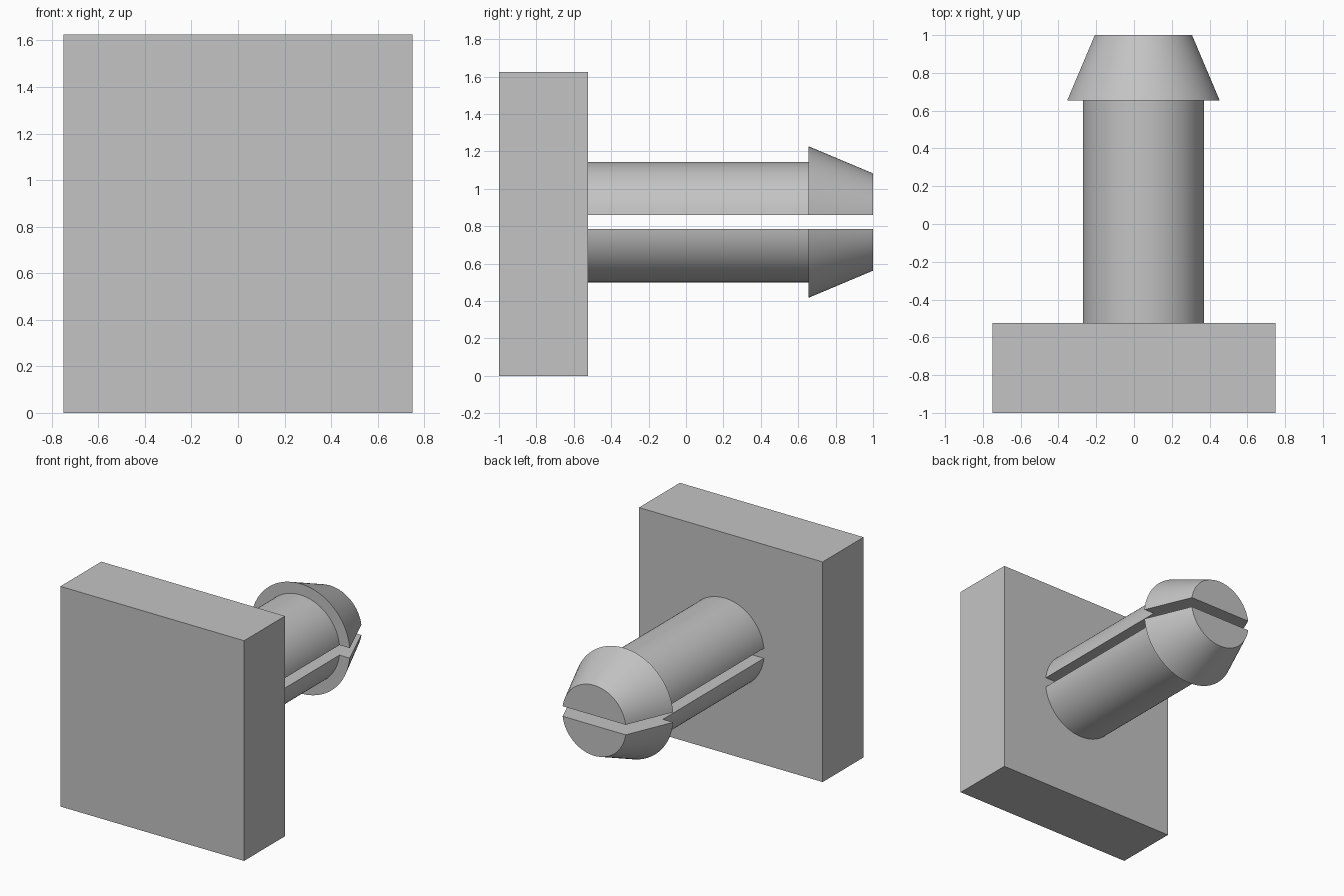
import bpy, bmesh, math

if "Cube" in bpy.data.objects:
    bpy.data.objects.remove(bpy.data.objects["Cube"], do_unlink=True)

GREY = (0.55, 0.55, 0.55, 1)
grey = bpy.data.materials.new("plain grey")
grey.use_nodes = True
grey.diffuse_color = GREY
grey.node_tree.nodes["Principled BSDF"].inputs["Base Color"].default_value = GREY

PEG_X, PEG_Z = 0.05, 0.822      # peg axis
HALF_SLOT = 0.037               # half the gap between the prongs
BLOCK_BACK = -0.523
PROFILE = [(BLOCK_BACK, 0.322), (0.655, 0.322), (0.655, 0.405), (1.0, 0.26)]
STEPS = 48


def finish(bm, name, smooth=False):
    bmesh.ops.recalc_face_normals(bm, faces=bm.faces)
    mesh = bpy.data.meshes.new(name)
    bm.to_mesh(mesh)
    bm.free()
    obj = bpy.data.objects.new(name, mesh)
    bpy.context.collection.objects.link(obj)
    mesh.materials.append(grey)
    if smooth:
        bpy.ops.object.select_all(action="DESELECT")
        obj.select_set(True)
        bpy.context.view_layer.objects.active = obj
        bpy.ops.object.shade_smooth_by_angle(angle=math.radians(25))
    return obj


def prong(name, side):
    """Half-round shaft with a barbed, tapered head; side is +1 up or -1 down."""
    bm = bmesh.new()
    rings = []
    for y, r in PROFILE:
        start = math.asin(HALF_SLOT / r)
        ring = []
        for i in range(STEPS + 1):
            a = start + (math.pi - 2 * start) * i / STEPS
            ring.append(bm.verts.new((PEG_X + r * math.cos(a), y,
                                      PEG_Z + side * r * math.sin(a))))
        rings.append(ring)
    # curved skin and barb shoulder
    for a, b in zip(rings, rings[1:]):
        for i in range(STEPS):
            bm.faces.new((a[i], a[i + 1], b[i + 1], b[i]))
    # end caps and flat slot wall
    bm.faces.new(rings[0])
    bm.faces.new(rings[-1])
    bm.faces.new([r[0] for r in rings] + [r[-1] for r in reversed(rings)])
    finish(bm, name, smooth=True)


# base block
bm = bmesh.new()
bmesh.ops.create_cube(bm, size=1)
bmesh.ops.scale(bm, vec=(1.5, 1 + BLOCK_BACK, 1.625), verts=bm.verts)
bmesh.ops.translate(bm, vec=(0, (BLOCK_BACK - 1) / 2, 1.625 / 2), verts=bm.verts)
finish(bm, "base_block")

# split snap peg
prong("upper_prong", 1)
prong("lower_prong", -1)
